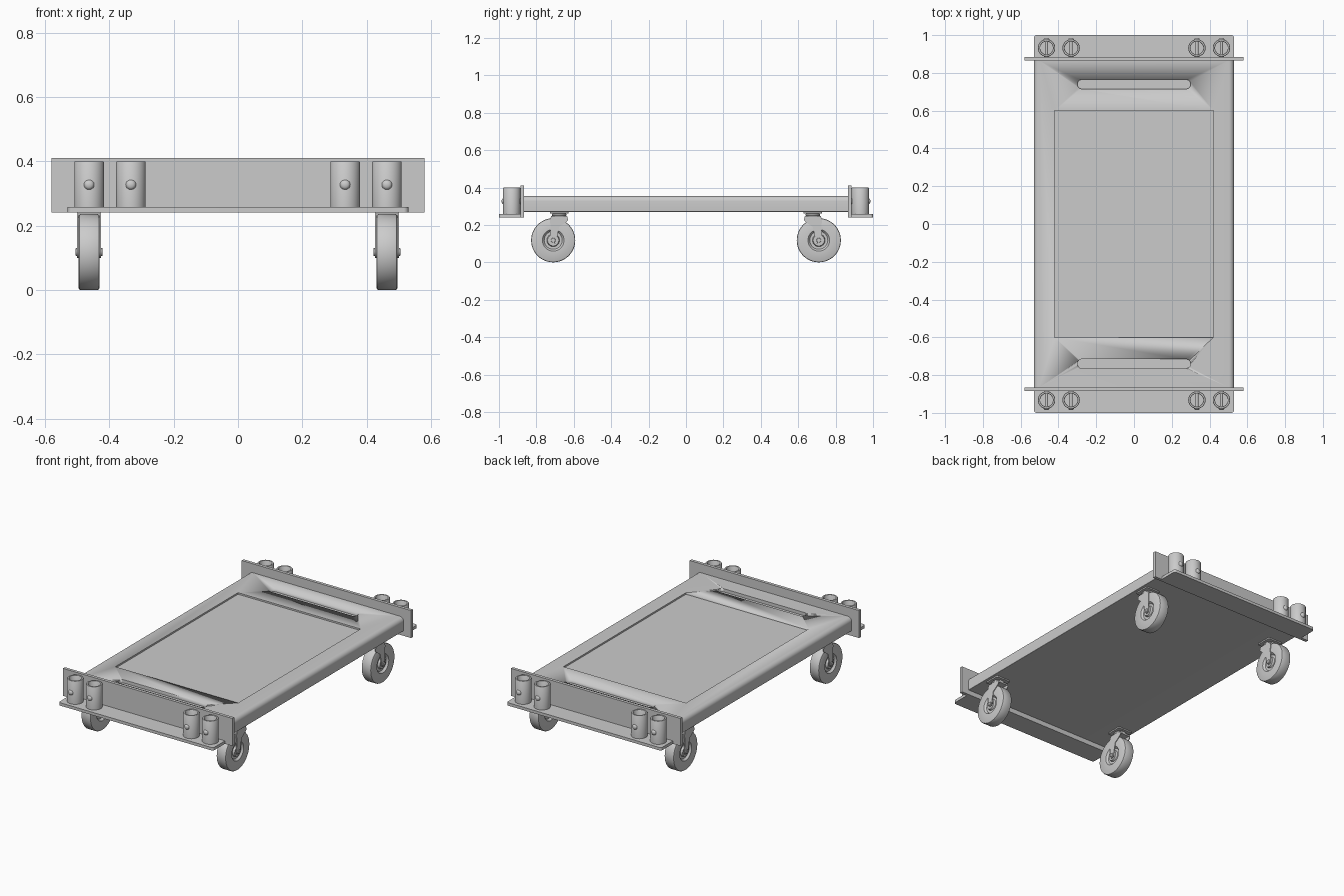
import bpy, bmesh, math
from mathutils import Matrix

if "Cube" in bpy.data.objects:
    bpy.data.objects.remove(bpy.data.objects["Cube"])


def finish(name, bm, smooth=True):
    bmesh.ops.recalc_face_normals(bm, faces=bm.faces[:])
    me = bpy.data.meshes.new(name)
    bm.to_mesh(me)
    bm.free()
    ob = bpy.data.objects.new(name, me)
    bpy.context.collection.objects.link(ob)
    if smooth:
        bpy.ops.object.select_all(action='DESELECT')
        ob.select_set(True)
        bpy.context.view_layer.objects.active = ob
        bpy.ops.object.shade_smooth_by_angle(angle=math.radians(35))
    return ob


def prism(name, pts, axis, a, b):
    # Extrude a 2D outline along x (pts = y,z), y (pts = x,z) or z (pts = x,y)
    place = {'x': lambda p: (a, p[0], p[1]), 'y': lambda p: (p[0], a, p[1]),
             'z': lambda p: (p[0], p[1], a)}[axis]
    bm = bmesh.new()
    f = bm.faces.new([bm.verts.new(place(p)) for p in pts])
    r = bmesh.ops.extrude_face_region(bm, geom=[f])
    step = [b - a if c == axis else 0 for c in 'xyz']
    bmesh.ops.translate(bm, vec=step, verts=[v for v in r['geom'] if isinstance(v, bmesh.types.BMVert)])
    return finish(name, bm)


def rounded(x0, x1, y0, y1, radii, n=8):
    # Rectangle with a radius per corner: top right, top left, bottom left, bottom right
    pts = []
    for i, (x, y, sx, sy) in enumerate([(x1, y1, -1, -1), (x0, y1, 1, -1), (x0, y0, 1, 1), (x1, y0, -1, 1)]):
        r = radii[i]
        for k in range(n + 1 if r else 1):
            t = math.pi / 2 * (i + k / n)
            pts.append((x + sx * r + r * math.cos(t), y + sy * r + r * math.sin(t)) if r else (x, y))
    return pts


def lathe(name, profile, loc, axis, closed=False, n=40):
    # Revolve (radius, height) points about the given axis
    bm = bmesh.new()
    rows = []
    for r, h in profile:
        if r == 0:
            rows.append([bm.verts.new((0, 0, h))] * n)
        else:
            rows.append([bm.verts.new((r * math.cos(2 * math.pi * i / n), r * math.sin(2 * math.pi * i / n), h))
                         for i in range(n)])
    pairs = list(zip(rows, rows[1:])) + ([(rows[-1], rows[0])] if closed else [])
    for A, B in pairs:
        for i in range(n):
            j = (i + 1) % n
            bm.faces.new(list(dict.fromkeys([A[i], A[j], B[j], B[i]])))
    rot = {'x': Matrix.Rotation(math.pi / 2, 4, 'Y'), 'y': Matrix.Rotation(-math.pi / 2, 4, 'X'),
           'z': Matrix.Identity(4)}[axis]
    bmesh.ops.transform(bm, matrix=Matrix.Translation(loc) @ rot, verts=bm.verts[:])
    return finish(name, bm)


# Deck with rounded long edges
deck = prism('deck', rounded(-.53, .53, .27, .355, (.028, .028, .004, .004)), 'y', -.866, .866)

# Recessed centre panel and hand slots
cutters = [prism('panel_cutter', rounded(-.42, .42, -.6, .6, (0, 0, 0, 0)), 'z', .345, .4)]
for s in (-1, 1):
    cutters.append(prism('slot_cutter', rounded(-.3, .3, s * .74 - .0245, s * .74 + .0245, (.024,) * 4), 'z', .335, .4))
bpy.context.view_layer.objects.active = deck
for c in cutters:
    m = deck.modifiers.new('cut', 'BOOLEAN')
    m.operation, m.solver, m.object = 'DIFFERENCE', 'EXACT', c
    bpy.ops.object.modifier_apply(modifier=m.name)
    bpy.data.objects.remove(c)

WX, WY, WZ, WR = .463, .71, .118, .118
for s in (-1, 1):
    # End plate and its shelf
    y0, y1 = sorted((s * .865, s * .884))
    prism('end_plate', rounded(-.58, .58, .24, .41, (0, 0, 0, 0)), 'y', y0, y1)
    y0, y1 = sorted((s * .884, s * 1.0))
    radii = (.015, .015, 0, 0) if s > 0 else (0, 0, .015, .015)
    prism('shelf', rounded(-.53, .53, y0, y1, radii), 'z', .24, .258)

    # Post sockets, each crossed by a bolt
    for x in (-.463, -.333, .333, .463):
        lathe('post_socket', [(.046, .258), (.046, .397), (.044, .4), (.036, .4), (.034, .397), (.034, .258)],
              (x, s * .932, 0), 'z', closed=True)
        lathe('socket_bolt', [(0, -.054), (.008, -.053), (.013, -.05), (.016, -.044), (.008, -.044), (.008, .044),
                              (.016, .044), (.013, .05), (.008, .053), (0, .054)], (x, s * .932, .327), 'y', n=20)

    # Casters
    for sx in (-1, 1):
        cx, cy = sx * WX, s * WY
        w = .0325
        side = [(.018, w), (.03, w), (.034, .02), (.048, .02), (.055, w - .003), (.058, w),
                (WR - .006, w), (WR - .002, w - .002), (WR, w - .006)]
        lathe('caster_wheel', side + [(r, -h) for r, h in reversed(side)], (cx, cy, WZ), 'x', closed=True, n=48)
        lathe('axle', [(0, -.042), (.011, -.042), (.013, -.04), (.013, -.034), (.009, -.034), (.009, .034),
                       (.013, .034), (.013, .04), (.011, .042), (0, .042)], (cx, cy, WZ), 'x', n=24)
        py = s * .678
        prism('caster_plate', rounded(cx - .05, cx + .05, py - .05, py + .05, (.008,) * 4, 4), 'z', .262, .271)
        lathe('caster_swivel', [(0, .245), (.034, .245), (.038, .25), (.038, .258), (.032, .263), (0, .263)],
              (cx, py, 0), 'z', n=32)
        prism('fork_crown', rounded(cx - .037, cx + .037, py - .042, py + .042, (.006,) * 4, 4), 'z', .238, .248)
        # Tapered fork arm ending in a round eye at the axle
        eye = [(WY + .018 * math.cos(t), WZ + .018 * math.sin(t))
               for t in [math.radians(170 + 210 * k / 12) for k in range(13)]]
        arm = [(.725, .2), (.728, .225), (.72, .248), (.636, .248), (.63, .225), (.65, .208), (.678, .19)] + eye
        for side_x in (-1, 1):
            xa, xb = sorted((cx + side_x * .033, cx + side_x * .037))
            prism('fork_arm', [(s * y, z) for y, z in arm], 'x', xa, xb)
